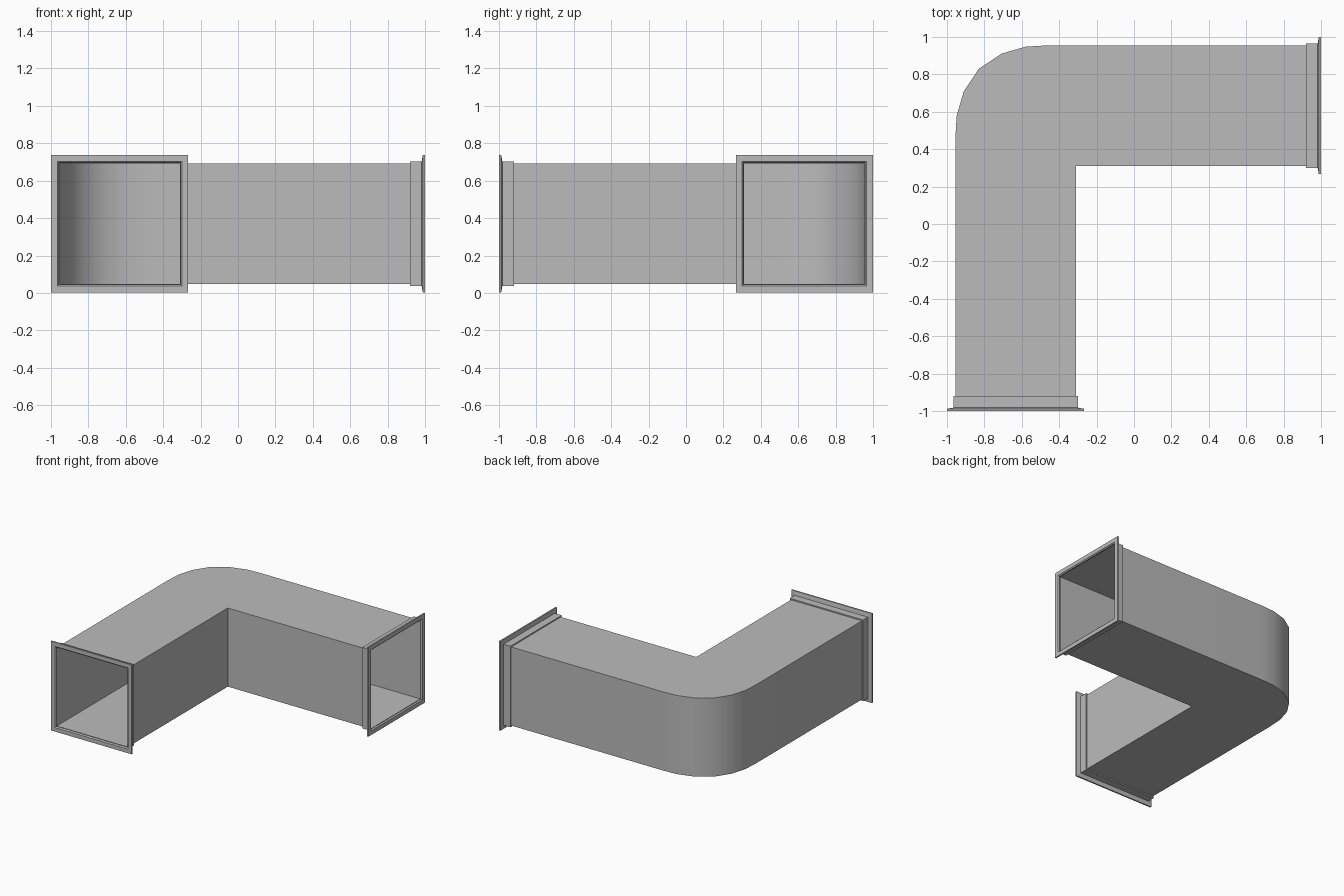
import bpy, bmesh

if "Cube" in bpy.data.objects:
    bpy.data.objects.remove(bpy.data.objects["Cube"])

LO, HI = -0.955, -0.31        # duct width in x at the front mouth
Z0, Z1 = 0.047, 0.693         # duct height
END = -0.99                   # duct mouth, just inside the flange face

grey = bpy.data.materials.new("galvanised_grey")
grey.diffuse_color = (0.5, 0.5, 0.5, 1)
grey.use_nodes = True
grey.node_tree.nodes["Principled BSDF"].inputs["Base Color"].default_value = grey.diffuse_color


def finish(bm, name):
    bmesh.ops.recalc_face_normals(bm, faces=bm.faces)
    me = bpy.data.meshes.new(name)
    bm.to_mesh(me)
    bm.free()
    me.materials.append(grey)
    ob = bpy.data.objects.new(name, me)
    bpy.context.collection.objects.link(ob)
    return ob


def swap(p):
    """Mirror across the elbow diagonal."""
    return (-p[1], -p[0])


# Duct body: elbow outline, symmetric across its diagonal
half = [(HI, 0.31), (HI, END), (LO, END), (LO, 0.46), (-0.948, 0.58), (-0.91, 0.71)]
outline = half + [(-0.83, 0.83)] + [swap(p) for p in reversed(half[1:])]
bm = bmesh.new()
low = [bm.verts.new((x, y, Z0)) for x, y in outline]
top = [bm.verts.new((x, y, Z1)) for x, y in outline]
bm.faces.new(low)
bm.faces.new(top)
n = len(outline)
for i in range(n):
    j = (i + 1) % n
    if i in (1, n - 3 + 1):   # leave both mouths open
        continue
    bm.faces.new((low[i], low[j], top[j], top[i]))
duct = finish(bm, "elbow_duct")
bpy.context.view_layer.objects.active = duct
duct.select_set(True)
bpy.ops.object.shade_smooth_by_angle(angle=0.6)

# Flange section: (offset outward from duct wall, depth behind mouth plane)
section = [(0.0, 0.08), (0.01, 0.08), (0.01, 0.018), (0.044, 0.012),
           (0.044, 0.0), (0.01, 0.0), (0.002, 0.01)]


def flange(name, mirrored):
    bm = bmesh.new()
    rings = []
    for o, d in section:
        ring = []
        for x, z in ((LO - o, Z0 - o), (HI + o, Z0 - o), (HI + o, Z1 + o), (LO - o, Z1 + o)):
            p = (x, -1 + d)
            if mirrored:
                p = swap(p)
            ring.append(bm.verts.new((p[0], p[1], z)))
        rings.append(ring)
    for a, b in zip(rings, rings[1:]):
        for i in range(4):
            j = (i + 1) % 4
            bm.faces.new((a[i], a[j], b[j], b[i]))
    finish(bm, name)


flange("front_flange", False)
flange("side_flange", True)
